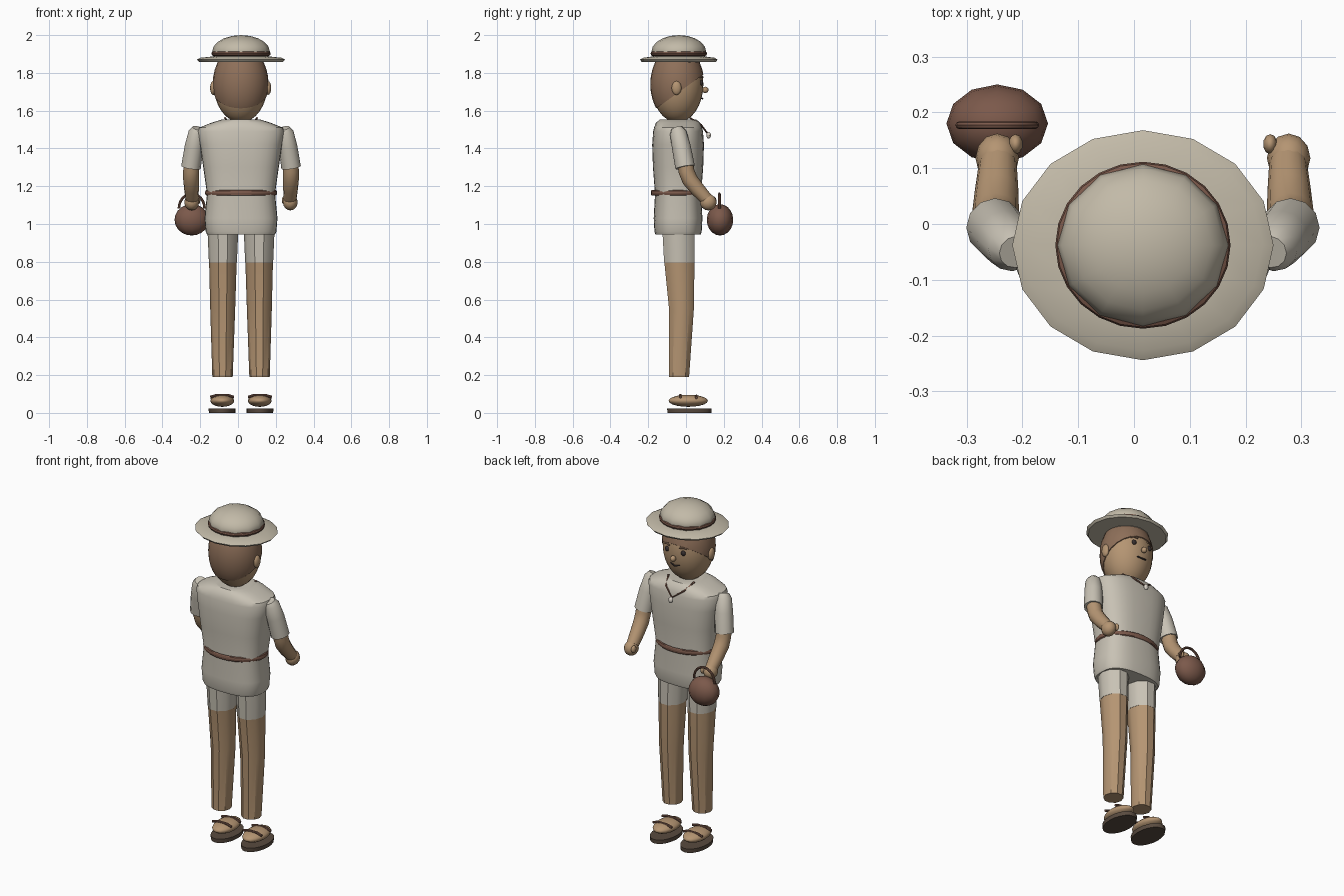
import bpy, bmesh, math
from mathutils import Vector

if "Cube" in bpy.data.objects:
    bpy.data.objects.remove(bpy.data.objects["Cube"])

CX, CY = 0.016, -0.042          # body axis
COL = dict(skin=(.46, .30, .17), hair=(.27, .16, .10), cloth=(.58, .54, .46), hat=(.54, .49, .39),
           brown=(.20, .10, .07), sole=(.10, .07, .05), dark=(.04, .03, .03), bead=(.7, .65, .58))
MATS = {}


def finish(ob, name, col):
    ob.name = name
    if col not in MATS:
        MATS[col] = bpy.data.materials.new(col)
        MATS[col].diffuse_color = (*COL[col], 1)
    ob.data.materials.append(MATS[col])
    return ob


def ball(name, col, loc, scale, seg=16, rings=10, rot=(0, 0, 0)):
    bpy.ops.mesh.primitive_uv_sphere_add(segments=seg, ring_count=rings, radius=1, location=loc, rotation=rot)
    ob = bpy.context.object
    ob.scale = scale
    return finish(ob, name, col)


def torus(name, col, loc, rx, ry, minor, zs=1.0, seg=24):
    bpy.ops.mesh.primitive_torus_add(major_segments=seg, minor_segments=8, major_radius=1,
                                     minor_radius=minor / rx, location=loc)
    ob = bpy.context.object
    ob.scale = (rx, ry, rx * zs)
    return finish(ob, name, col)


def skin_rings(name, col, rings):
    """Joins equal rings of points into a capped skin."""
    n = len(rings[0])
    verts = [v for r in rings for v in r]
    faces = [(i * n + j, i * n + (j + 1) % n, (i + 1) * n + (j + 1) % n, (i + 1) * n + j)
             for i in range(len(rings) - 1) for j in range(n)]
    faces += [tuple(range(n))[::-1], tuple(range(len(verts) - n, len(verts)))]
    me = bpy.data.meshes.new(name)
    me.from_pydata(verts, [], faces)
    bm = bmesh.new()
    bm.from_mesh(me)
    bmesh.ops.recalc_face_normals(bm, faces=bm.faces)
    bm.to_mesh(me)
    bm.free()
    ob = bpy.data.objects.new(name, me)
    bpy.context.collection.objects.link(ob)
    return finish(ob, name, col)


def loft(name, col, levels, n, power=1.0):
    """Levels are (z, rx, ry, cx, cy); power below 1 squares the outline."""
    def f(c):
        return math.copysign(abs(c) ** power, c)
    angs = [2 * math.pi * k / n for k in range(n)]
    return skin_rings(name, col, [[(cx + rx * f(math.cos(a)), cy + ry * f(math.sin(a)), z) for a in angs]
                                  for z, rx, ry, cx, cy in levels])


def tube(name, col, pts, radii, n=12, ref=(1, 0, 0)):
    pts = [Vector(p) for p in pts]
    if not isinstance(radii, (list, tuple)):
        radii = [radii] * len(pts)
    rings = []
    for i, p in enumerate(pts):
        t = (pts[min(i + 1, len(pts) - 1)] - pts[max(i - 1, 0)]).normalized()
        v = t.cross(Vector(ref)).normalized()
        u = v.cross(t)
        rings.append([p + radii[i] * (math.cos(2 * math.pi * k / n) * u + math.sin(2 * math.pi * k / n) * v)
                      for k in range(n)])
    return skin_rings(name, col, rings)


# head, face and hair
HEAD = (.014, -.046, 1.74)
ball("head", "skin", HEAD, (.143, .138, .202), 24, 16)
hair = ball("hair", "hair", HEAD, (.148, .143, .205), 24, 16)
bm = bmesh.new()
bm.from_mesh(hair.data)
S = Vector((.148, .143, .205))
no = Vector((0, -.72, 1))
co = Vector((.014, -.16, 1.61)) - Vector(HEAD)
bmesh.ops.bisect_plane(bm, geom=bm.verts[:] + bm.edges[:] + bm.faces[:],
                       plane_co=[co[i] / S[i] for i in range(3)],
                       plane_no=Vector([no[i] * S[i] for i in range(3)]).normalized(), clear_inner=True)
bmesh.ops.holes_fill(bm, edges=[e for e in bm.edges if e.is_boundary])
bm.to_mesh(hair.data)
bm.free()
ball("nose", "skin", (.014, .102, 1.71), (.016, .017, .017), 12, 8)
tube("mouth", "dark", [(.014 + x, .088 - abs(x) * .3, 1.662 + abs(x) * .25) for x in (-.03, -.015, 0, .015, .03)],
     .004, 6, (0, 1, 0))

# hat
loft("hat_brim", "hat", [(1.858, .222, .196, CX, -.038), (1.870, .234, .206, CX, -.038),
                         (1.880, .215, .189, CX, -.038), (1.888, .14, .13, CX, -.038)], 16)
ball("hat_crown", "hat", (CX, -.038, 1.912), (.153, .145, .088), 12, 10)
torus("hat_band", "brown", (CX, -.038, 1.902), .147, .14, .010, 1.2)

# shirt
loft("shirt", "cloth", [(.945, .180, .120, CX, CY), (.96, .187, .125, CX, CY), (1.03, .193, .129, CX, CY),
                        (1.16, .180, .122, CX, CY), (1.30, .200, .133, CX, CY), (1.42, .218, .137, CX, CY),
                        (1.49, .230, .132, CX, CY), (1.51, .222, .127, CX, CY), (1.535, .160, .118, CX, CY),
                        (1.552, .105, .098, CX, CY)], 32, .75)
torus("belt", "brown", (CX, CY, 1.165), .183, .138, .008, 1.9, 28)

# necklace
tube("necklace_cord", "brown", [(CX - .085, .02, 1.562), (CX - .06, .08, 1.525), (CX, .112, 1.482),
                                (CX + .06, .08, 1.525), (CX + .085, .02, 1.562)], .005, 6, (0, .4, 1))
ball("pendant", "bead", (CX, .12, 1.47), (.014, .012, .018), 10, 8)

for s, side in ((-1, "left"), (1, "right")):
    def X(o):
        return CX + s * o

    # ears, eyes and brows
    ball(side + "_ear", "skin", (.014 + s * .145, -.05, 1.72), (.017, .026, .037), 12, 8)
    ball(side + "_eye", "dark", (.014 + s * .053, .081, 1.748), (.014, .010, .015), 12, 8)
    tube(side + "_brow", "hair", [(.014 + s * .033, .089, 1.776), (.014 + s * .053, .084, 1.781),
                                  (.014 + s * .073, .073, 1.776)], .005, 6, (0, 1, 0))
    # sleeve and arm
    tube(side + "_sleeve", "cloth", [(X(.228), -.050, 1.507), (X(.234), -.042, 1.485), (X(.248), -.025, 1.41),
                                     (X(.265), -.005, 1.30)], [.030, .044, .050, .052], 12)
    tube(side + "_arm", "skin", [(X(.262), -.006, 1.34), (X(.264), .002, 1.28), (X(.264), .020, 1.235),
                                 (X(.262), .060, 1.185), (X(.260), .108, 1.132)],
         [.042, .042, .042, .039, .034], 12)
    ball(side + "_hand", "skin", (X(.261), .118, 1.115), (.039, .044, .043), 12, 8)
    ball(side + "_thumb", "skin", (X(.228), .143, 1.125), (.013, .018, .022), 10, 6)
    # shorts and leg
    loft(side + "_shorts", "cloth", [(.795, .074, .085, X(.096), -.035), (.98, .082, .090, X(.096), -.040)], 10)
    loft(side + "_leg", "skin", [(.19, .054, .056, X(.098), -.037), (.55, .066, .069, X(.097), -.024),
                                 (.80, .073, .084, X(.096), -.035)], 10)
    # foot and sandal
    fx = X(.100)
    loft(side + "_sole", "sole", [(0, .070, .116, fx, .018), (.024, .072, .118, fx, .018)], 20)
    ball(side + "_foot", "skin", (fx - s * .001, .012, .064), (.063, .104, .032), 16, 10)
    for k, (y, top) in enumerate(((-.03, .094), (.055, .090))):
        tube(f"{side}_strap_{k}", "brown", [(fx - .062, y, top - .010), (fx - .03, y, top), (fx + .03, y, top),
                                            (fx + .062, y, top - .010)], .007, 8, (0, 1, 0))

# round bag with handle
ball("bag", "brown", (-.245, .18, 1.022), (.091, .070, .083), 12, 10)
tube("bag_handle", "brown", [(-.245 + .068 * math.cos(a), .177, 1.082 + .078 * math.sin(a))
                             for a in [math.pi * k / 12 for k in range(13)]], .007, 8, (0, 1, 0))

# smooth shading with crisp edges
bpy.ops.object.select_all(action='SELECT')
bpy.context.view_layer.objects.active = bpy.data.objects["shirt"]
bpy.ops.object.shade_smooth_by_angle(angle=math.radians(35))

for m in bpy.data.materials:
    if m.users and not m.is_grease_pencil:
        m.use_nodes = True
        m.node_tree.nodes["Principled BSDF"].inputs["Base Color"].default_value = m.diffuse_color
